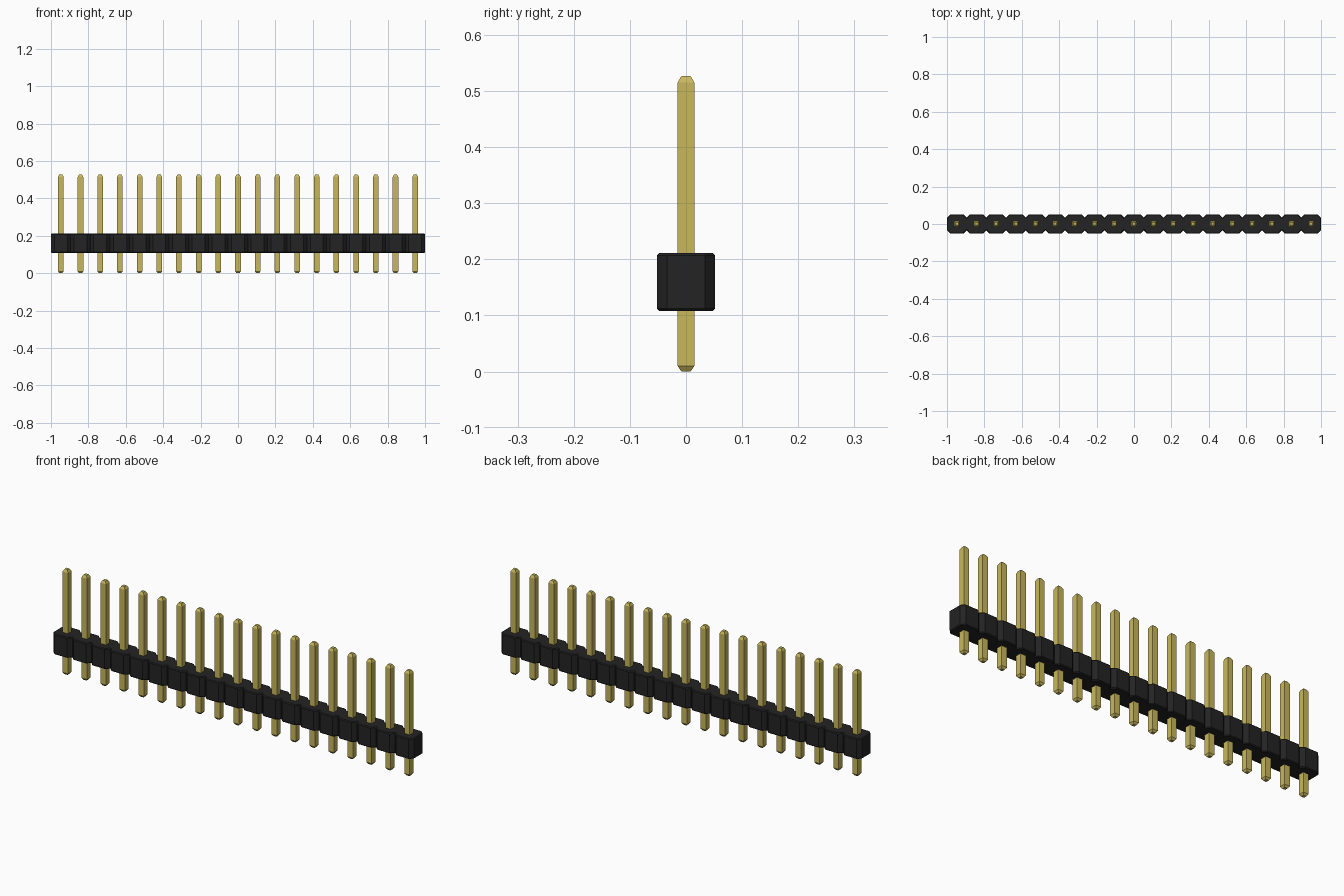
import bpy, bmesh

COUNT = 19
PITCH = 2 / COUNT
BODY_Z = (0.108, 0.211)
HALF_Y = 0.052
CHAMFER = 0.018

cube = bpy.data.objects.get("Cube")
if cube:
    bpy.data.objects.remove(cube, do_unlink=True)


def make_material(name, colour, roughness):
    mat = bpy.data.materials.new(name)
    mat.use_nodes = True
    mat.diffuse_color = colour
    bsdf = mat.node_tree.nodes["Principled BSDF"]
    bsdf.inputs["Base Color"].default_value = colour
    bsdf.inputs["Roughness"].default_value = roughness
    return mat


def make_object(name, bm, mat):
    bmesh.ops.recalc_face_normals(bm, faces=bm.faces)
    mesh = bpy.data.meshes.new(name)
    bm.to_mesh(mesh)
    bm.free()
    mesh.materials.append(mat)
    obj = bpy.data.objects.new(name, mesh)
    bpy.context.collection.objects.link(obj)
    return obj


black = make_material("black plastic", (0.017, 0.017, 0.017, 1), 0.6)
gold = make_material("gold metal", (0.58, 0.48, 0.11, 1), 0.4)

# Housing: notched outline of joined octagons, extruded and softly bevelled
front = []
for i in range(COUNT):
    left, right = -1 + i * PITCH, -1 + (i + 1) * PITCH
    front += [(left, CHAMFER - HALF_Y), (left + CHAMFER, -HALF_Y),
              (right - CHAMFER, -HALF_Y)]
front.append((1, CHAMFER - HALF_Y))
outline = front + [(x, -y) for x, y in reversed(front)]
bm = bmesh.new()
base = bm.faces.new([bm.verts.new((x, y, BODY_Z[0])) for x, y in outline])
top = bmesh.ops.extrude_face_region(bm, geom=[base], use_keep_orig=True)
moved = [v for v in top["geom"] if isinstance(v, bmesh.types.BMVert)]
bmesh.ops.translate(bm, verts=moved, vec=(0, 0, BODY_Z[1] - BODY_Z[0]))
bmesh.ops.recalc_face_normals(bm, faces=bm.faces)
rims = [e for e in bm.edges if abs(e.verts[0].co.z - e.verts[1].co.z) < 1e-5]
bmesh.ops.bevel(bm, geom=rims, offset=0.004, segments=1, affect='EDGES')
make_object("housing", bm, black)

# Pins: square bars with tapered tips
RINGS = [(0, 0.008), (0.01, 0.015), (0.515, 0.015), (0.527, 0.008)]
bm = bmesh.new()
for i in range(COUNT):
    cx = -1 + (i + 0.5) * PITCH
    rings = [[bm.verts.new((cx + sx * r, sy * r, z))
              for sx, sy in ((-1, -1), (1, -1), (1, 1), (-1, 1))]
             for z, r in RINGS]
    for low, high in zip(rings, rings[1:]):
        for k in range(4):
            n = (k + 1) % 4
            bm.faces.new((low[k], low[n], high[n], high[k]))
    bm.faces.new(rings[0][::-1])
    bm.faces.new(rings[-1])
make_object("pins", bm, gold)
